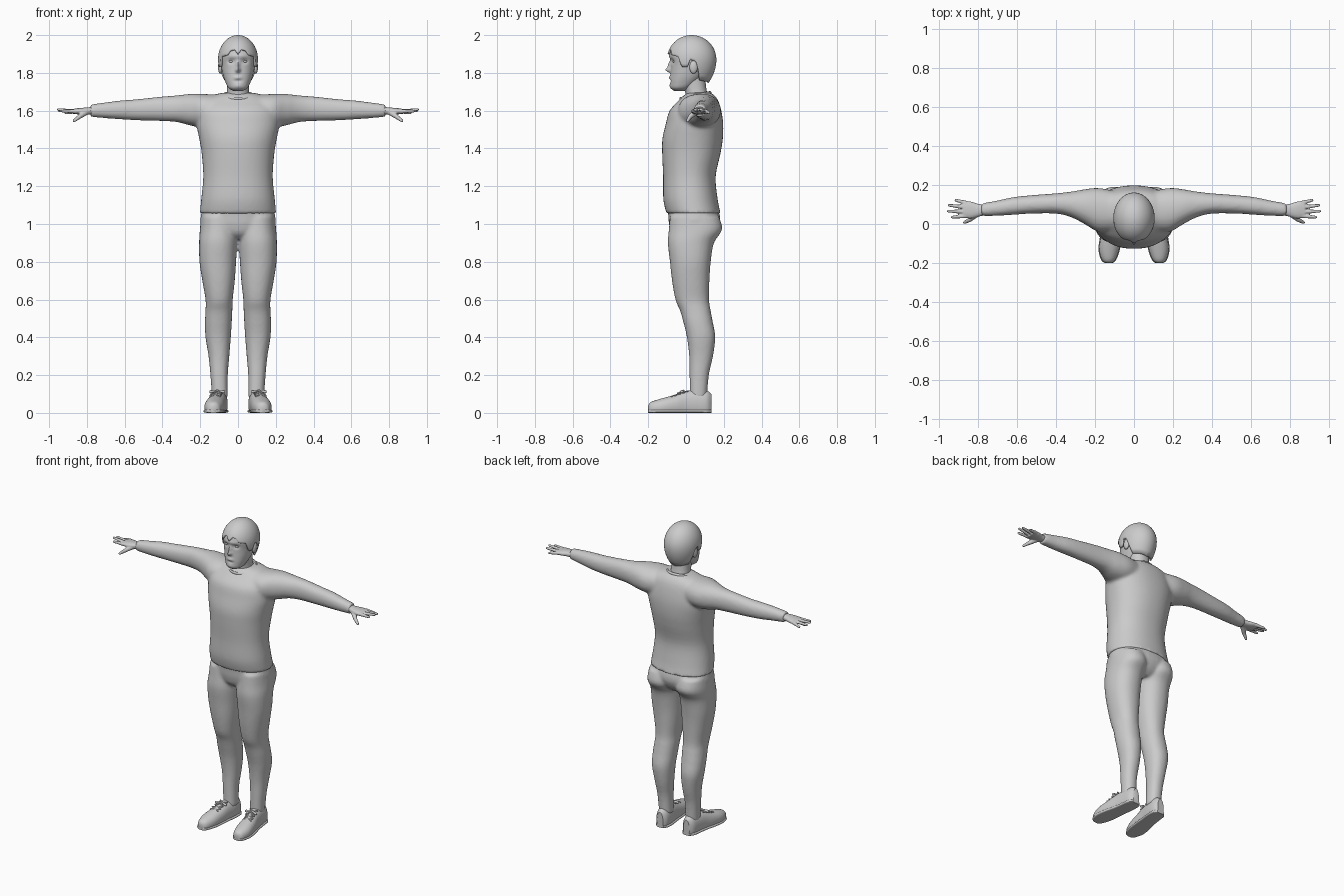
import bpy, bmesh, math
from mathutils import Matrix, Vector

cube = bpy.data.objects.get("Cube")
if cube:
    bpy.data.objects.remove(cube, do_unlink=True)

grey = bpy.data.materials.new("plain_grey")
grey.use_nodes = True
grey.diffuse_color = (0.6, 0.6, 0.6, 1)
grey.node_tree.nodes["Principled BSDF"].inputs["Base Color"].default_value = (0.6, 0.6, 0.6, 1)


def finish(name, bm, voxel=0, rounds=4):
    """Turn a bmesh into an object; a voxel size fuses its pieces softly."""
    bmesh.ops.recalc_face_normals(bm, faces=bm.faces)
    mesh = bpy.data.meshes.new(name)
    bm.to_mesh(mesh)
    bm.free()
    mesh.materials.append(grey)
    ob = bpy.data.objects.new(name, mesh)
    bpy.context.collection.objects.link(ob)
    bpy.ops.object.select_all(action='DESELECT')
    ob.select_set(True)
    bpy.context.view_layer.objects.active = ob
    bpy.ops.object.shade_smooth_by_angle(angle=math.radians(45))
    if voxel:
        fuse = ob.modifiers.new("fuse", 'REMESH')
        fuse.mode = 'VOXEL'
        fuse.voxel_size = voxel
        fuse.use_smooth_shade = True
        soft = ob.modifiers.new("soften", 'SMOOTH')
        soft.iterations = rounds
    return ob


def smooth_path(rows, steps):
    """Catmull-Rom interpolation of section rows."""
    out = []
    for i in range(len(rows) - 1):
        a, b, c, d = (rows[max(0, min(len(rows) - 1, i + k))] for k in (-1, 0, 1, 2))
        for s in range(steps):
            t = s / steps
            out.append([0.5 * (2 * q + (r - p) * t + (2 * p - 5 * q + 4 * r - w) * t * t
                               + (3 * q - p - 3 * r + w) * t ** 3)
                        for p, q, r, w in zip(a, b, c, d)])
    return out + [list(rows[-1])]


def loft(bm, rows, axis='z', side=1, n=32, steps=4, power=2.2, floor=None):
    """Rows: position on axis, two centre coordinates, two radii."""
    rings = []
    for t, c1, c2, r1, r2 in smooth_path(rows, steps):
        ring = []
        for k in range(n):
            a = math.tau * k / n
            ca, sa = math.cos(a), math.sin(a)
            u = c1 + r1 * math.copysign(abs(ca) ** (2 / power), ca)
            v = c2 + r2 * math.copysign(abs(sa) ** (2 / power), sa)
            x, y, z = {'x': (t, u, v), 'y': (u, t, v), 'z': (u, v, t)}[axis]
            if floor is not None:
                z = max(z, floor)
            ring.append(bm.verts.new((x * side, y, z)))
        rings.append(ring)
    for lo, hi in zip(rings, rings[1:]):
        for k in range(n):
            bm.faces.new((lo[k], lo[(k + 1) % n], hi[(k + 1) % n], hi[k]))
    bm.faces.new(rings[0])
    bm.faces.new(rings[-1])


def ball(bm, at, size):
    bmesh.ops.create_uvsphere(bm, u_segments=16, v_segments=10, radius=1,
                              matrix=Matrix.Translation(at) @ Matrix.Diagonal((*size, 1)))


def rod(bm, a, b, r1, r2, side=1):
    """Tapered rod with rounded ends."""
    a, b = Vector((a[0] * side, *a[1:])), Vector((b[0] * side, *b[1:]))
    turn = (b - a).to_track_quat('Z', 'Y').to_matrix().to_4x4()
    bmesh.ops.create_cone(bm, cap_ends=True, segments=10, radius1=r1, radius2=r2,
                          depth=(b - a).length, matrix=Matrix.Translation((a + b) / 2) @ turn)
    ball(bm, a, (r1, r1, r1))
    ball(bm, b, (r2, r2, r2))


# Shirt: torso with both sleeves fused
bm = bmesh.new()
loft(bm, [(1.055, 0, .04, .202, .143), (1.13, 0, .024, .195, .144), (1.25, 0, .018, .184, .139),
          (1.37, 0, .028, .192, .154), (1.45, 0, .035, .205, .16), (1.53, 0, .045, .22, .152),
          (1.60, 0, .05, .215, .137), (1.65, 0, .065, .19, .107), (1.68, 0, .07, .14, .082),
          (1.695, 0, .07, .08, .06)], n=48)
for s in (1, -1):
    loft(bm, [(.08, .065, 1.60, .10, .085), (.18, .072, 1.60, .112, .088),
              (.25, .088, 1.605, .09, .084), (.32, .10, 1.61, .066, .071),
              (.40, .105, 1.61, .052, .065), (.53, .10, 1.605, .047, .056),
              (.62, .092, 1.604, .045, .05), (.70, .081, 1.602, .039, .042),
              (.78, .073, 1.60, .033, .033)], 'x', s)
finish("shirt", bm, .01, 5)

# Shirt collar
bm = bmesh.new()
tilt = Matrix.Translation((0, .05, 1.679)) @ Matrix.Rotation(.2, 4, 'X')
rings = []
for i in range(40):
    a = math.tau * i / 40
    rings.append([bm.verts.new(tilt @ Vector((math.cos(a) * (.084 + .007 * math.cos(b)),
                                              math.sin(a) * (.08 + .007 * math.cos(b)),
                                              .009 * math.sin(b))))
                  for b in (math.tau * k / 8 for k in range(8))])
for i in range(40):
    p, q = rings[i], rings[(i + 1) % 40]
    for k in range(8):
        bm.faces.new((p[k], q[k], q[(k + 1) % 8], p[(k + 1) % 8]))
finish("collar", bm)

# Trousers: pelvis with both legs fused
bm = bmesh.new()
loft(bm, [(1.10, 0, .03, .185, .13), (1.05, 0, .042, .195, .136), (1.0, 0, .045, .197, .135),
          (.95, 0, .04, .15, .115), (.92, 0, .04, .06, .08)], n=40)
for s in (1, -1):
    loft(bm, [(1.04, .10, .045, .095, .13), (.97, .102, .05, .10, .141), (.90, .105, .026, .101, .122),
              (.80, .107, .023, .097, .108), (.70, .103, .025, .086, .099), (.60, .10, .033, .072, .089),
              (.54, .101, .05, .071, .081), (.48, .104, .064, .071, .078), (.40, .105, .08, .067, .075),
              (.30, .101, .08, .055, .063), (.20, .10, .07, .046, .051), (.08, .096, .065, .042, .046)],
         side=s)
finish("trousers", bm, .009, 4)

# Neck
bm = bmesh.new()
loft(bm, [(1.63, 0, .065, .072, .07), (1.69, 0, .055, .06, .058), (1.74, 0, .045, .058, .06),
          (1.80, 0, .04, .06, .06)])
finish("neck", bm)

# Head, with the features pushed out of or into the face
bm = bmesh.new()
loft(bm, [(1.703, 0, -.035, .022, .025), (1.72, 0, -.028, .05, .052), (1.75, 0, -.01, .066, .074),
          (1.79, 0, .01, .08, .092), (1.84, 0, .025, .09, .105), (1.90, 0, .03, .096, .114),
          (1.95, 0, .03, .077, .095), (1.985, 0, .03, .038, .048)], n=96, steps=8)
# each feature: x, z, push, width, height
features = [(0, 1.815, .026, .011, .012), (0, 1.84, .016, .009, .02), (.036, 1.862, -.011, .018, .012),
            (-.036, 1.862, -.011, .018, .012), (0, 1.775, .007, .02, .009),
            (0, 1.757, -.005, .02, .007), (0, 1.73, .004, .02, .012), (0, 1.888, .005, .045, .01)]
for v in bm.verts:
    if v.co.y < 0:
        x, z = v.co.x, v.co.z
        v.co.y -= sum(p * math.exp(-((x - fx) / w) ** 2 - ((z - fz) / h) ** 2)
                      for fx, fz, p, w, h in features)
finish("head", bm)

# Eyes and ears
for s, word in ((1, "left"), (-1, "right")):
    bm = bmesh.new()
    ball(bm, (.036 * s, -.062, 1.861), (.013, .009, .007))
    finish(word + "_eye", bm)
    bm = bmesh.new()
    ball(bm, (.093 * s, .04, 1.83), (.013, .022, .034))
    finish(word + "_ear", bm)

# Hair cap with a shaped hairline (turn from the front, height)
HAIRLINE = [(0, 1.9), (.2, 1.925), (.45, 1.918), (.6, 1.895), (1, 1.885), (1.15, 1.83), (1.4, 1.83),
            (1.5, 1.87), (1.75, 1.86), (2, 1.76), (3.2, 1.745)]


def hairline(a):
    for (a0, z0), (a1, z1) in zip(HAIRLINE, HAIRLINE[1:]):
        if a <= a1:
            return z0 + (z1 - z0) * (a - a0) / (a1 - a0)


bm = bmesh.new()
crown = bm.verts.new((0, .03, 2))
columns = []
for i in range(96):
    a = math.tau * i / 96 - math.pi
    low = hairline(abs(a))
    column = []
    for j in range(1, 19):
        z = 2 - (2 - low) * (j / 18) ** 2
        h = (z - 1.87) / .13
        r = math.sqrt(max(0, 1 - h * h)) if h > 0 else 1 - .35 * h * h
        column.append(bm.verts.new((.106 * r * math.sin(a), .03 - .131 * r * math.cos(a), z)))
    columns.append(column)
for i in range(96):
    p, q = columns[i], columns[(i + 1) % 96]
    bm.faces.new((crown, p[0], q[0]))
    for j in range(17):
        bm.faces.new((p[j], p[j + 1], q[j + 1], q[j]))
shell = finish("hair", bm).modifiers.new("thickness", 'SOLIDIFY')
shell.thickness = .012
shell.offset = -1

for s, word in ((1, "left"), (-1, "right")):
    # Hand: palm, four fingers and thumb
    bm = bmesh.new()
    loft(bm, [(.76, .073, 1.6, .025, .022), (.80, .07, 1.598, .034, .019),
              (.84, .072, 1.597, .044, .017), (.875, .074, 1.596, .041, .013)], 'x', s, n=20)
    for y, tip in ((.108, (.912, .122, 1.588)), (.085, (.947, .096, 1.6)),
                   (.062, (.951, .066, 1.606)), (.041, (.93, .035, 1.598))):
        rod(bm, (.86, y, 1.596), tip, .0115, .0075, s)
    rod(bm, (.805, .052, 1.592), (.84, .022, 1.568), .017, .012, s)
    rod(bm, (.84, .022, 1.568), (.868, .008, 1.546), .012, .008, s)
    finish(word + "_hand", bm, .004, 2)

    # Shoe upper and sole; rows: position, centre x, half width, top
    last = [(-.2, .13, .014, .04), (-.185, .13, .034, .058), (-.13, .127, .051, .076),
            (-.06, .118, .051, .095), (0, .108, .046, .115), (.06, .1, .045, .122),
            (.11, .097, .04, .118), (.134, .096, .022, .1)]
    bm = bmesh.new()
    loft(bm, [(y, cx, top * .38, w, top * .62) for y, cx, w, top in last], 'y', s, floor=.004)
    finish(word + "_shoe", bm)
    bm = bmesh.new()
    loft(bm, [(y, cx, .009, w + .004, .009) for y, cx, w, top in last], 'y', s, power=4)
    finish(word + "_sole", bm)

    # Laces: crossed strands and a bow
    bm = bmesh.new()
    for k in range(4):
        y, cx, z = -.075 + .022 * k, .121 - .004 * k, .093 + .0075 * k
        for d in (1, -1):
            rod(bm, (cx - .026 * d, y, z - .006), (cx + .026 * d, y + .018, z), .004, .004, s)
    for d in (1, -1):
        rod(bm, (.11, -.012, .118), (.11 + .034 * d, -.022, .112), .005, .008, s)
        rod(bm, (.11, -.012, .118), (.11 + .022 * d, -.045, .103), .004, .004, s)
    finish(word + "_laces", bm)
